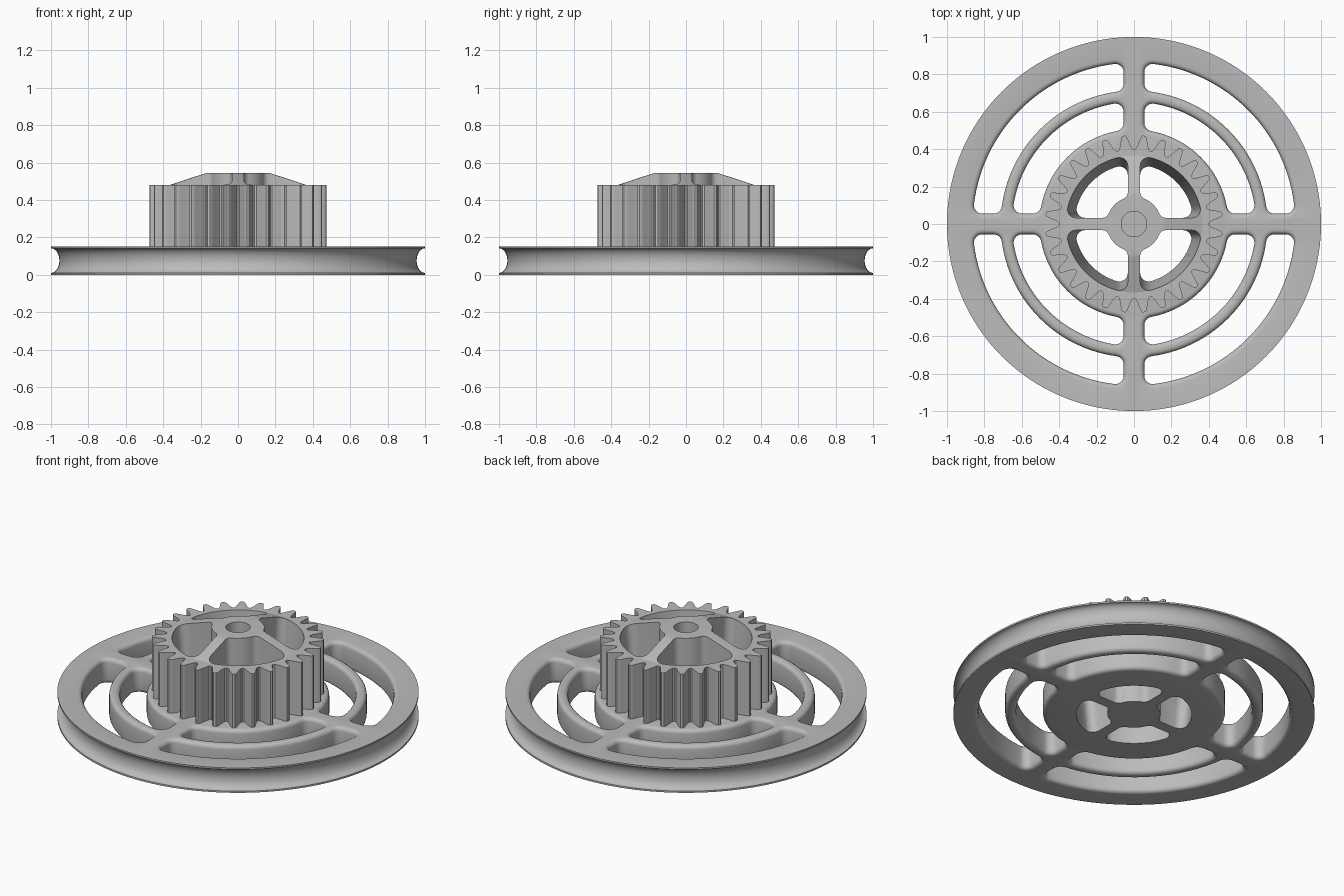
import bpy, bmesh, math
from math import sin, cos, pi, sqrt, atan2

cube = bpy.data.objects.get("Cube")
if cube:
    bpy.data.objects.remove(cube, do_unlink=True)

grey = bpy.data.materials.new("light_grey")
grey.use_nodes = True
COLOUR = (0.50, 0.50, 0.50, 1)
grey.diffuse_color = COLOUR
grey.node_tree.nodes["Principled BSDF"].inputs["Base Color"].default_value = COLOUR

HEIGHT, GEAR_TOP, HUB_TOP = 0.152, 0.48, 0.545


def loft(bm, loops, closed=False):
    """Skin a list of equal point loops; cap the ends unless closed."""
    rows = [[bm.verts.new(p) for p in loop] for loop in loops]
    n = len(rows[0])
    pairs = list(zip(rows, rows[1:])) + ([(rows[-1], rows[0])] if closed else [])
    for a, b in pairs:
        for i in range(n):
            j = (i + 1) % n
            bm.faces.new((a[i], a[j], b[j], b[i]))
    if not closed:
        bm.faces.new(rows[0][::-1])
        bm.faces.new(rows[-1])


def finish(name, bm):
    bmesh.ops.recalc_face_normals(bm, faces=bm.faces)
    mesh = bpy.data.meshes.new(name)
    bm.to_mesh(mesh)
    bm.free()
    mesh.materials.append(grey)
    obj = bpy.data.objects.new(name, mesh)
    bpy.context.collection.objects.link(obj)
    return obj


def circle(r, z, n=128):
    return [(r * cos(2 * pi * i / n), r * sin(2 * pi * i / n), z) for i in range(n)]


def lathe(name, profile, n=128):
    bm = bmesh.new()
    loft(bm, [circle(r, z, n) for r, z in profile])
    return finish(name, bm)


def window(r0, r1, w, f0, f1, grow, z, turn):
    """Quarter-ring outline with filleted corners, between two spokes."""
    half = []
    c0, c1 = w + f0, w + f1
    x0, x1 = sqrt((r0 + f0) ** 2 - c0 ** 2), sqrt((r1 - f1) ** 2 - c1 ** 2)
    steps = 6
    # inner arc, from the diagonal to the spoke
    start = atan2(c0, x0)
    for i in range(10):
        a = pi / 4 + (start - pi / 4) * i / 10
        half.append(((r0 - grow) * cos(a), (r0 - grow) * sin(a)))
    # inner corner, then outer corner
    for cx, cy, f, a, b in ((x0, c0, f0, start + pi, 1.5 * pi),
                            (x1, c1, f1, -pi / 2, atan2(c1, x1))):
        for i in range(steps + 1):
            t = a + (b - a) * i / steps
            half.append((cx + (f + grow) * cos(t), cy + (f + grow) * sin(t)))
    # outer arc, back to the diagonal
    start = atan2(c1, x1)
    for i in range(1, 17):
        a = start + (pi / 4 - start) * i / 16
        half.append(((r1 + grow) * cos(a), (r1 + grow) * sin(a)))
    loop = half + [(y, x) for x, y in half[-2:0:-1]]
    c, s = cos(turn), sin(turn)
    return [(x * c - y * s, x * s + y * c, z) for x, y in loop]


def window_cutter(name, layers, w, f0, f1):
    """Four windows; each layer is (r0, r1, grow, z)."""
    bm = bmesh.new()
    for k in range(4):
        loft(bm, [window(r0, r1, w, f0, f1, g, z, k * pi / 2) for r0, r1, g, z in layers])
    return finish(name, bm)


def cut(obj, cutters):
    bpy.context.view_layer.objects.active = obj
    for cutter in cutters:
        mod = obj.modifiers.new("cut", "BOOLEAN")
        mod.operation, mod.solver, mod.object = "DIFFERENCE", "EXACT", cutter
        bpy.ops.object.modifier_apply(modifier=mod.name)


# Cutters: outer windows flare at top and bottom to round the edges
EDGE = 0.024
flare = [(EDGE, -0.02)]
flare += [(EDGE * (1 - sin(t * pi / 8)), EDGE * (1 - cos(t * pi / 8))) for t in range(5)]
flare += [(g, HEIGHT - z) for g, z in flare[::-1]]
outer_windows = window_cutter("outer_window_cutter", [(0.713, 0.862, g, z) for g, z in flare],
                              0.055, 0.045, 0.045)
middle_windows = window_cutter("middle_window_cutter", [(0.505, 0.652, g, z) for g, z in flare],
                               0.055, 0.045, 0.045)
# Tapered windows through the hub
hub_windows = window_cutter("hub_window_cutter",
                            [(0.146, 0.317, 0, -0.02), (0.146, 0.365, 0, GEAR_TOP),
                             (0.146, 0.365, 0, 0.6)], 0.033, 0.04, 0.045)
bore = lathe("bore_cutter", [(0.068, 0.2), (0.068, 0.7)], 48)

# Pulley wheel with a rounded belt groove
profile = [(0.5, 0), (1, 0), (1, 0.01)]
profile += [(1 - 0.045 * sin(pi * i / 14), HEIGHT / 2 - 0.066 * cos(pi * i / 14)) for i in range(1, 14)]
profile += [(1, HEIGHT - 0.01), (1, HEIGHT), (0.5, HEIGHT)]
wheel = lathe("pulley_wheel", profile, 160)
cut(wheel, [outer_windows, middle_windows, hub_windows])

# Toothed gear drum
TEETH = 28
tooth = [(-0.5, 0.398), (-0.4, 0.402), (-0.32, 0.416), (-0.18, 0.455), (-0.13, 0.468), (-0.06, 0.475)]
tooth += [(-t, r) for t, r in tooth[:0:-1]]
outline = [(r * cos(a), r * sin(a)) for k in range(TEETH) for t, r in tooth
           for a in [2 * pi * (k + 0.5 + t) / TEETH]]
bm = bmesh.new()
loft(bm, [[(x, y, z) for x, y in outline] for z in (HEIGHT - 0.002, GEAR_TOP)])
gear = finish("gear_drum", bm)
cut(gear, [hub_windows, bore])

# Raised hub with sloping spokes
hub = lathe("raised_hub", [(0.39, 0.472), (0.18, 0.541), (0.16, HUB_TOP)])
cut(hub, [hub_windows, bore])

for cutter in (outer_windows, middle_windows, hub_windows, bore):
    bpy.data.objects.remove(cutter, do_unlink=True)

for obj in (wheel, gear, hub):
    bpy.ops.object.select_all(action="DESELECT")
    obj.select_set(True)
    bpy.context.view_layer.objects.active = obj
    bpy.ops.object.shade_smooth_by_angle(angle=math.radians(32))
